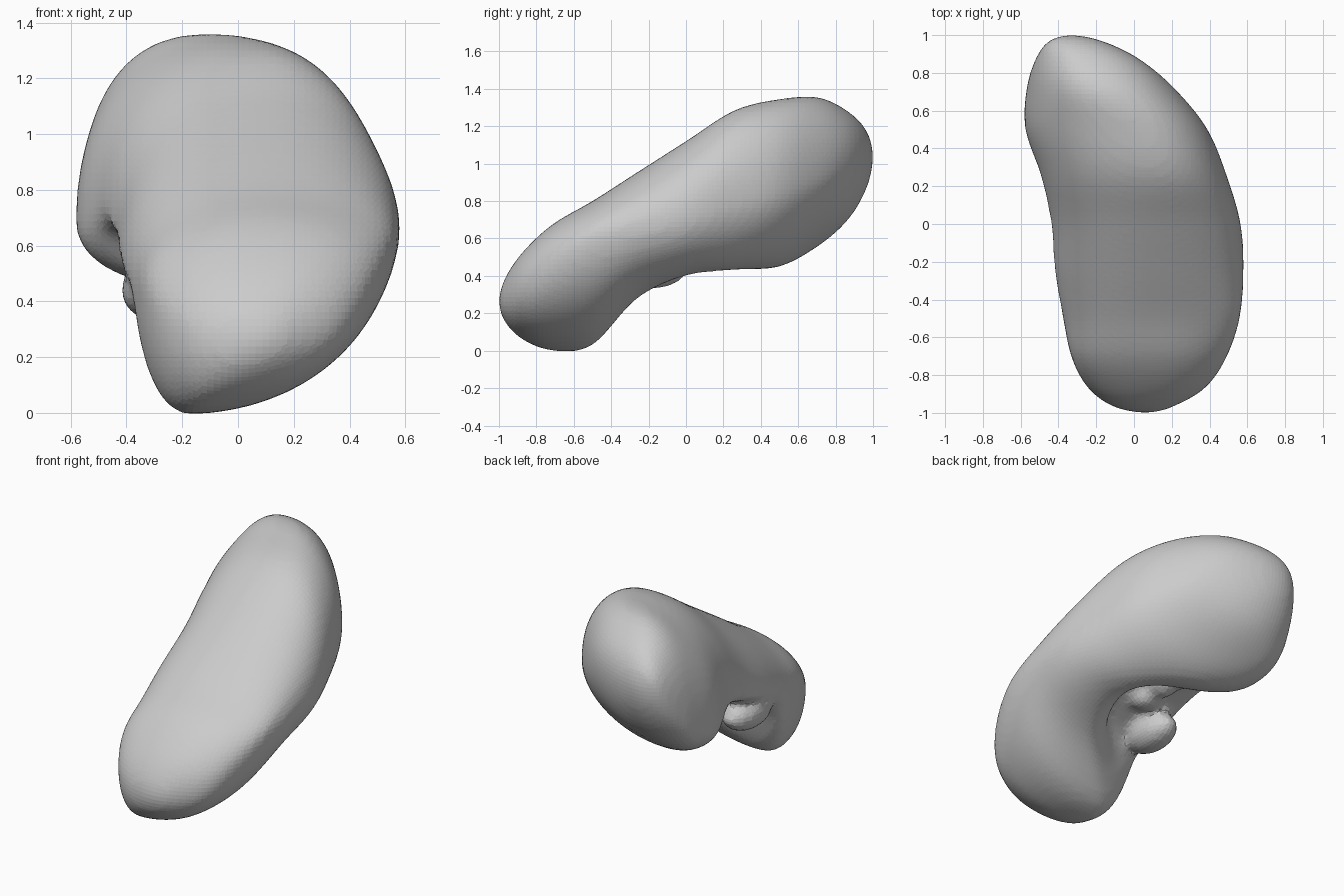
import bpy, bmesh, math
from mathutils import Vector, Matrix

cube = bpy.data.objects.get("Cube")
if cube:
    bpy.data.objects.remove(cube, do_unlink=True)

grey = bpy.data.materials.new("plain_grey")
grey.use_nodes = True
grey.diffuse_color = (0.6, 0.6, 0.6, 1)
grey.node_tree.nodes["Principled BSDF"].inputs["Base Color"].default_value = (0.6, 0.6, 0.6, 1)

# Cross-sections from front pole to back pole: x min, x max, z min, z max,
# then x of the top, x of the bottom, z of the right edge, z of the left edge
SECTIONS = [
    (.07, .07, .26, .26, .07, .07, .26, .26),
    (-.11, .21, .15, .39, .08, 0, .29, .26),
    (-.245, .38, .055, .535, .12, -.1, .35, .32),
    (-.33, .49, 0, .68, .12, -.16, .48, .42),
    (-.375, .56, .03, .80, .08, -.15, .6, .45),
    (-.42, .58, .28, .955, .08, .1, .65, .5),
    (-.44, .565, .40, 1.12, .08, .2, .7, .6),
    (-.495, .49, .43, 1.285, .08, .12, .78, .69),
    (-.575, .39, .45, 1.345, 0, -.15, .85, .68),
    (-.57, .225, .56, 1.355, -.15, -.36, .93, .72),
    (-.525, .04, .70, 1.28, -.25, -.32, 1.03, .88),
    (-.455, -.16, .87, 1.175, -.32, -.32, 1.04, 1.02),
    (-.34, -.34, 1.04, 1.04, -.34, -.34, 1.04, 1.04),
]
RINGS, SIDES = 60, 64
KEYS = [Vector(k) for k in SECTIONS]
KEYS = [2 * KEYS[0] - KEYS[1]] + KEYS + [2 * KEYS[-1] - KEYS[-2]]


def section_at(s):
    """Smooth Catmull-Rom blend of the sections, s from 0 to 1."""
    u = s * (len(SECTIONS) - 1)
    i = min(int(u), len(SECTIONS) - 2)
    f = u - i
    a, b, c, d = KEYS[i:i + 4]
    return 0.5 * (2 * b + (c - a) * f + (2 * a - 5 * b + 4 * c - d) * f ** 2
                  + (3 * b - a - 3 * c + d) * f ** 3)


def outline_point(section, phi, hollow):
    """Four rounded quarter arcs; the lower inner one is hollowed."""
    x0, x1, z0, z1, top_x, bottom_x, right_z, left_z = section
    c, s = math.cos(phi), math.sin(phi)
    power = 1.04 if c >= 0 and s < 0 else .92
    px = math.copysign(abs(c) ** power, c)
    pz = math.copysign(abs(s) ** power, s)
    cx = top_x if s >= 0 else bottom_x
    cz = right_z if c >= 0 else left_z
    if c < 0 and s < 0:
        shrink = 1 - hollow * math.sin(2 * phi)
        px, pz = px * shrink, pz * shrink
    return (cx + px * (x1 - cx if c >= 0 else cx - x0),
            cz + pz * (z1 - cz if s >= 0 else cz - z0))


# Bean-shaped body
bm = bmesh.new()
rings = []
for r in range(1, RINGS):
    y = -math.cos(math.pi * r / RINGS)
    section = section_at(r / RINGS)
    hollow = .85 * math.exp(-((y + .06) / .32) ** 4)
    ring = []
    for k in range(SIDES):
        x, z = outline_point(section, math.tau * (k + .5) / SIDES, hollow)
        ring.append(bm.verts.new((x, y, z)))
    rings.append(ring)
for lower, upper in zip(rings, rings[1:]):
    for k in range(SIDES):
        j = (k + 1) % SIDES
        bm.faces.new((lower[k], lower[j], upper[j], upper[k]))
for ring, key, y in ((rings[0], SECTIONS[0], -1), (rings[-1], SECTIONS[-1], 1)):
    pole = bm.verts.new((key[0], y, key[2]))
    for k in range(SIDES):
        bm.faces.new((ring[k], ring[(k + 1) % SIDES], pole))

# Soft lumps: the lip of the hollow, then three inside it
LUMPS = [
    ((-.3, -.19, .44), (.12, .2, .11)),
    ((-.12, -.04, .56), (.1, .1, .08)),
    ((-.14, .1, .6), (.1, .09, .08)),
    ((-.2, .22, .64), (.11, .1, .09)),
]
for centre, size in LUMPS:
    bmesh.ops.create_icosphere(
        bm, subdivisions=3, radius=1,
        matrix=Matrix.Translation(centre) @ Matrix.Diagonal((*size, 1)))
bmesh.ops.recalc_face_normals(bm, faces=bm.faces)

mesh = bpy.data.meshes.new("bean_body")
bm.to_mesh(mesh)
bm.free()
mesh.materials.append(grey)
body = bpy.data.objects.new("bean_body", mesh)
bpy.context.collection.objects.link(body)

# Melt body and lumps into one soft skin
remesh = body.modifiers.new("one_skin", 'REMESH')
remesh.mode = 'VOXEL'
remesh.voxel_size = .025
smooth = body.modifiers.new("soften", 'SMOOTH')
smooth.factor = .5
smooth.iterations = 6
